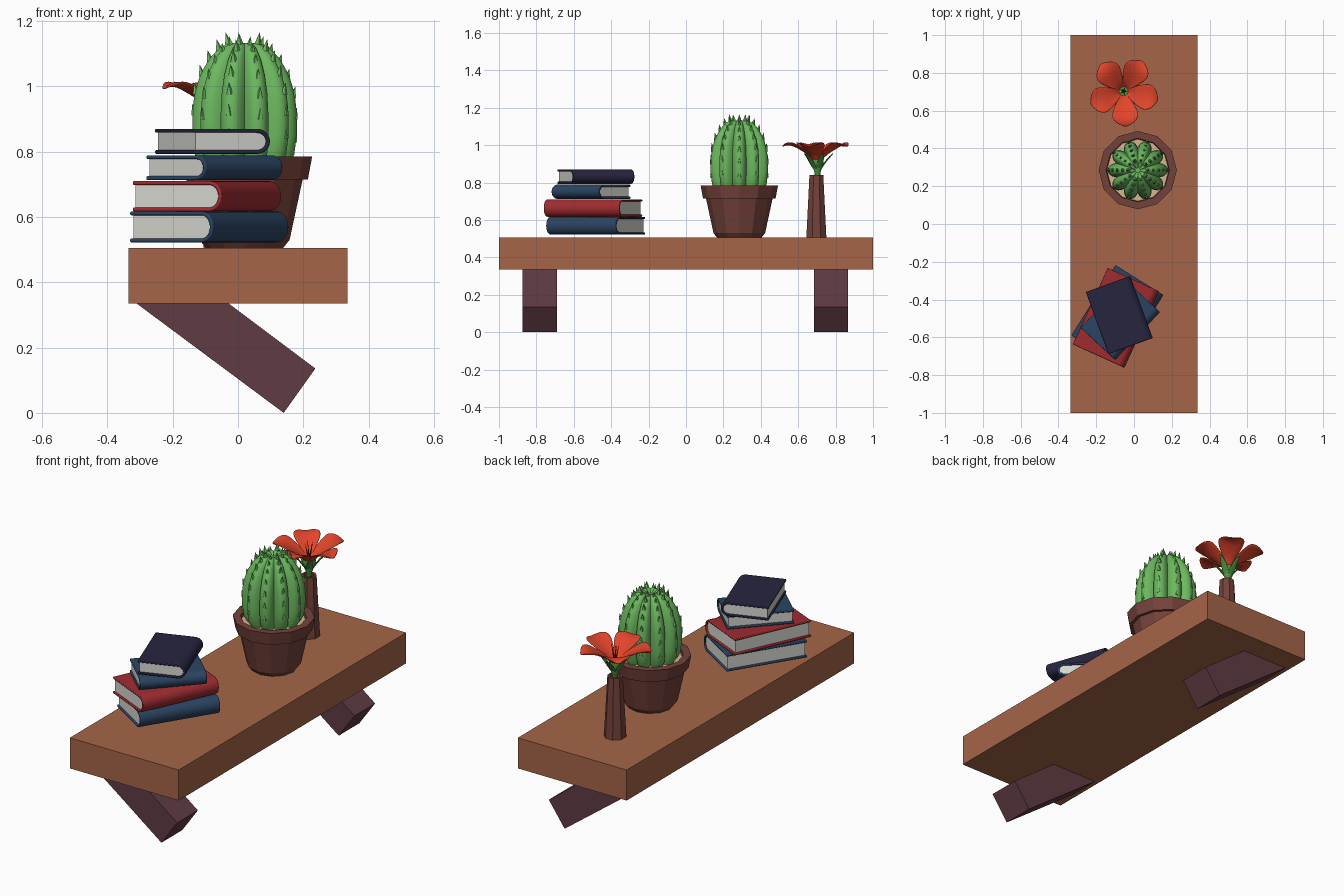
import bpy, bmesh, math
from mathutils import Vector, Matrix

if "Cube" in bpy.data.objects:
    bpy.data.objects.remove(bpy.data.objects["Cube"])

def mat(name, hexcol):
    m = bpy.data.materials.new(name)
    c = [int(hexcol[i:i + 2], 16) / 255 for i in (0, 2, 4)]
    m.diffuse_color = [((v + 0.055) / 1.055) ** 2.4 for v in c] + [1]
    m.use_nodes = True
    m.node_tree.nodes["Principled BSDF"].inputs["Base Color"].default_value = m.diffuse_color
    return m

WOOD, DARK = mat("shelf_wood", "A56548"), mat("bracket_wood", "603C44")
CLAY, SOIL = mat("clay", "74423A"), mat("soil", "D9B58F")
GREEN, STEM = mat("cactus_green", "6CB85F"), mat("stem_green", "4E9440")
RED, STAMEN = mat("petal_red", "E2452B"), mat("stamen_red", "8A1F1C")
BLUE, CRIMSON, NAVY = mat("blue", "2B4563"), mat("crimson", "A02C31"), mat("navy", "26253F")
PAPER = mat("paper", "D6D6D0")

def finish(name, bm, m, smooth=None):
    bmesh.ops.recalc_face_normals(bm, faces=bm.faces)
    me = bpy.data.meshes.new(name)
    bm.to_mesh(me)
    bm.free()
    ob = bpy.data.objects.new(name, me)
    bpy.context.collection.objects.link(ob)
    me.materials.append(m)
    if smooth:
        bpy.context.view_layer.objects.active = ob
        ob.select_set(True)
        bpy.ops.object.shade_smooth_by_angle(angle=math.radians(smooth))
        ob.select_set(False)
    return ob

def prism(name, pts, y0, y1, m, smooth=None):
    """Extrude an x-z outline along y."""
    bm = bmesh.new()
    f = bm.faces.new([bm.verts.new((x, y0, z)) for x, z in pts])
    ext = bmesh.ops.extrude_face_region(bm, geom=[f])["geom"]
    bmesh.ops.translate(bm, vec=(0, y1 - y0, 0),
                        verts=[v for v in ext if isinstance(v, bmesh.types.BMVert)])
    return finish(name, bm, m, smooth)

def lathe(name, prof, n, m, loc, smooth=None, shape=lambda a: 1, turn=0):
    """Revolve (radius, z) points; shape(angle) scales the radius."""
    bm = bmesh.new()
    rings = []
    for r, z in prof:
        ring = []
        for i in range(n):
            a = math.tau * i / n + turn
            k = r * shape(a)
            ring.append(bm.verts.new((loc[0] + k * math.cos(a), loc[1] + k * math.sin(a), z)))
        rings.append(ring)
    for a, b in zip(rings, rings[1:]):
        for i in range(n):
            bm.faces.new((a[i], a[i - 1], b[i - 1], b[i]))
    bm.faces.new(rings[0])
    bm.faces.new(rings[-1])
    return finish(name, bm, m, smooth)

def spike(bm, p, direction, r, length, seg=5):
    d = Vector(direction).normalized()
    rot = d.to_track_quat('Z', 'Y').to_matrix().to_4x4()
    bmesh.ops.create_cone(bm, cap_ends=True, segments=seg, radius1=r, radius2=0, depth=length,
                          matrix=Matrix.Translation(Vector(p) + d * length / 2) @ rot)

# Shelf board and slanted brackets
prism("shelf_board", [(-.335, .335), (.335, .335), (.335, .505), (-.335, .505)], -1, 1, WOOD)
for name, y in (("bracket_front", -.782), ("bracket_back", .776)):
    prism(name, [(-.32, .342), (-.038, .342), (.237, .136), (.14, 0)], y - .091, y + .091, DARK)

# Stack of books: C-shaped cover with a rounded spine, page block inside
def book(name, m, cx, cy, z0, z1, w, l, deg):
    h, t, a = z1 - z0, .012, .042

    def outline(inset, left):
        c = [(w / 2 - a + (a - inset) * math.cos(s), h / 2 + (h / 2 - inset) * math.sin(s))
             for s in [math.pi * (i / 12 - .5) for i in range(13)]]
        return [(left, inset)] + c + [(left, h - inset)]

    cover = prism(name + "_cover", outline(0, -w / 2) + outline(t, -w / 2)[::-1],
                  -l / 2, l / 2, m, 40)
    b = cover.modifiers.new("soft_edges", 'BEVEL')
    b.width, b.segments, b.limit_method, b.angle_limit = .004, 2, 'ANGLE', math.radians(50)
    pages = prism(name + "_pages", outline(t - .001, -w / 2 + .008), -l / 2 + .008, l / 2 - .008, PAPER, 40)
    for ob in (cover, pages):
        ob.location = (cx, cy, z0)
        ob.rotation_euler.z = math.radians(deg)

book("bottom_book", BLUE, -.088, -.483, .522, .617, .30, .44, -32)
book("second_book", CRIMSON, -.095, -.497, .617, .710, .30, .445, -24.5)
book("third_book", BLUE, -.0725, -.508, .713, .789, .25, .347, -43)
book("top_book", NAVY, -.078, -.482, .793, .870, .25, .35, 20)

# Cactus pot with soil
P = (.02, .285)
lathe("pot", [(.118, .505), (.138, .53), (.178, .715), (.194, .715), (.207, .785),
              (.168, .785), (.16, .745)], 12, CLAY, P)
lathe("soil", [(.163, .74), (.166, .765)], 12, SOIL, P)

# Ribbed cactus body
RIBS = 10
lathe("cactus_body", [(.13, .755), (.152, .79), (.16, .85), (.16, .92), (.153, .98), (.136, 1.035),
                      (.108, 1.085), (.075, 1.12), (.045, 1.133), (.015, 1.115)],
      RIBS * 8, GREEN, P, 35, lambda a: .76 + .24 * abs(math.cos(RIBS * a / 2)) ** .8)
# Upward thorns along each rib
bm = bmesh.new()
for i in range(RIBS):
    a = math.tau * i / RIBS
    ca, sa = math.cos(a), math.sin(a)
    for r, z in [(.152, .83), (.153, .90), (.148, .965), (.130, 1.02), (.106, 1.065), (.078, 1.098), (.050, 1.118)]:
        z += .012 * (i % 2)
        spike(bm, (P[0] + r * ca, P[1] + r * sa, z), (ca * .22, sa * .22, 1), .012, .036)
finish("cactus_thorns", bm, GREEN, 50)

# Slim flower vase
lathe("vase", [(.058, .505), (.040, .84), (.028, .84), (.024, .80)], 8, CLAY, (-.052, .697), turn=math.pi / 8)

# Flower stem and pointed sepals
F = Vector((-.055, .703, 0))
lathe("flower_stem", [(.014, .79), (.016, .855), (.036, .90), (.028, .93)], 10, STEM, F, 40)

def leaf(name, rows, deg, m, cup, thick):
    """Curved blade from rows of (radius, z, half width)."""
    bm = bmesh.new()
    rot = Matrix.Rotation(math.radians(deg), 3, 'Z')
    grid = [[bm.verts.new(F + rot @ Vector((r - .012 * v * v * (r > .12), v * hw, z + cup * v * v)))
             for v in (-1, -.5, 0, .5, 1)] for r, z, hw in rows]
    for a, b in zip(grid, grid[1:]):
        for i in range(4):
            bm.faces.new((a[i], a[i + 1], b[i + 1], b[i]))
    ob = finish(name, bm, m, 60)
    s = ob.modifiers.new("thickness", 'SOLIDIFY')
    s.thickness, s.offset = thick, 0
    s = ob.modifiers.new("smooth", 'SUBSURF')
    s.levels = s.render_levels = 2

for k in range(5):
    d = -86 + 72 * k
    leaf(f"petal_{k + 1}", [(.008, .90, .010), (.035, .94, .028), (.075, .968, .054), (.115, .992, .071),
                            (.150, 1.003, .070), (.177, 1.000, .052), (.189, .992, .026)], d, RED, .012, .008)
    leaf(f"sepal_{k + 1}", [(.014, .865, .014), (.036, .90, .020), (.060, .932, .013), (.085, .955, .002)],
         d + 36, STEM, .004, .006)

# Stamens
bm = bmesh.new()
for k in range(5):
    a = math.tau * k / 5
    spike(bm, F + Vector((0, 0, .91)), (.2 * math.cos(a), .2 * math.sin(a), 1), .006, .115)
finish("stamens", bm, STAMEN, 50)
